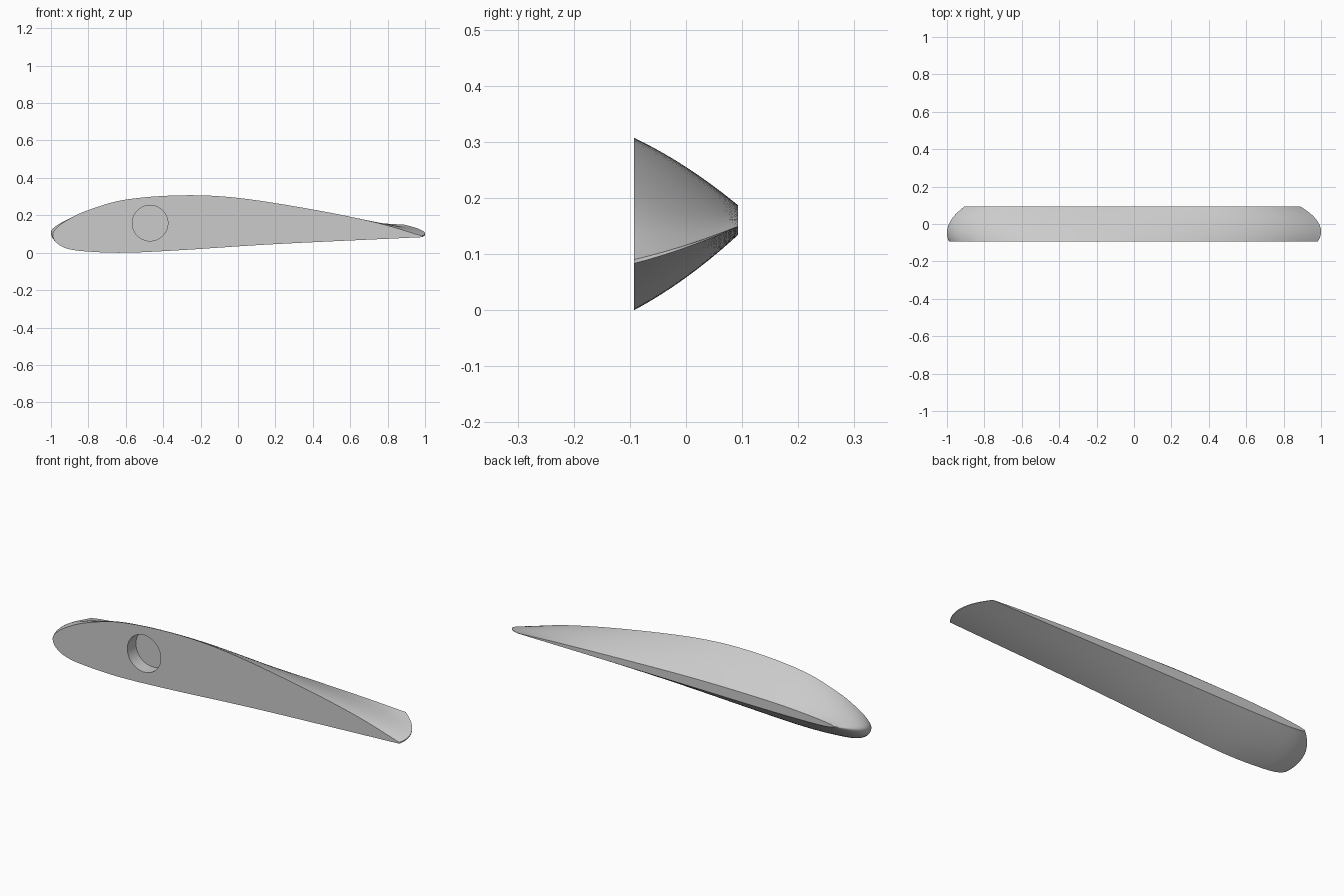
import bpy, bmesh, math
from mathutils import Vector, Matrix

cube = bpy.data.objects.get("Cube")
if cube:
    bpy.data.objects.remove(cube, do_unlink=True)

HALF = 0.093      # half of the span
CENTRE_Z = 0.162  # height the sections shrink towards
RINGS = 20
STEPS = 6

# Root section from the trailing edge, over the top, round the nose and back
SECTION = [(0.983, 0.09), (0.735, 0.162), (0.4, 0.231), (0.0, 0.293),
           (-0.3, 0.307), (-0.6, 0.284), (-0.8, 0.228), (-0.91, 0.176),
           (-0.97, 0.132), (-0.99, 0.095), (-0.97, 0.053), (-0.91, 0.021),
           (-0.8, 0.006), (-0.6, 0.0), (-0.3, 0.014), (0.2, 0.046),
           (0.983, 0.083)]


def smooth_path(points, steps):
    """Catmull-Rom curve through the points."""
    pts = [Vector(p) for p in points]
    pts = [pts[0] * 2 - pts[1]] + pts + [pts[-1] * 2 - pts[-2]]
    out = []
    for a, b, c, d in zip(pts, pts[1:], pts[2:], pts[3:]):
        for i in range(steps):
            t = i / steps
            out.append(0.5 * (2 * b + (c - a) * t + (2 * a - 5 * b + 4 * c - d) * t ** 2
                              + (3 * b - a - 3 * c + d) * t ** 3))
    return out + [pts[-2]]


def place(p, t):
    """Move a root section point to span fraction t."""
    u = (p.x + 0.99) / 1.973
    nose = -1 + 0.164 * (t - 0.247) ** 2
    tail = 1 - 0.213 * (t - 0.282) ** 2
    thick = 1 - 0.61 * t - 0.22 * t * t
    return (nose + u * (tail - nose), HALF * (2 * t - 1),
            CENTRE_Z + thick * (p.y - CENTRE_Z))


def make_object(name, bm):
    bmesh.ops.recalc_face_normals(bm, faces=bm.faces)
    mesh = bpy.data.meshes.new(name)
    bm.to_mesh(mesh)
    bm.free()
    obj = bpy.data.objects.new(name, mesh)
    bpy.context.collection.objects.link(obj)
    return obj


grey = bpy.data.materials.new("light grey")
grey.use_nodes = True
grey.diffuse_color = (0.6, 0.6, 0.6, 1)
grey.node_tree.nodes["Principled BSDF"].inputs["Base Color"].default_value = (0.6, 0.6, 0.6, 1)

# Wing tip: sections lofted along the span, capped at both ends
outline = smooth_path(SECTION, STEPS)
bm = bmesh.new()
rings = [[bm.verts.new(place(p, i / RINGS)) for p in outline] for i in range(RINGS + 1)]
count = len(outline)
for near, far in zip(rings, rings[1:]):
    for j in range(count):
        k = (j + 1) % count
        bm.faces.new((near[j], near[k], far[k], far[j]))
bm.faces.new(rings[0])
bm.faces.new(rings[-1])
wing = make_object("wing_tip", bm)
wing.data.materials.append(grey)

# Blind round socket in the root face
bm = bmesh.new()
spin = Matrix.Translation((-0.47, -HALF, 0.158)) @ Matrix.Rotation(math.pi / 2, 4, "X")
bmesh.ops.create_cone(bm, cap_ends=True, segments=64, radius1=0.095, radius2=0.095,
                      depth=0.14, matrix=spin)
cutter = make_object("socket_cutter", bm)
cutter.data.materials.append(grey)
cutter.hide_render = True

cut = wing.modifiers.new("socket", "BOOLEAN")
cut.operation = "DIFFERENCE"
cut.solver = "EXACT"
cut.object = cutter
bpy.ops.object.select_all(action="DESELECT")
wing.select_set(True)
bpy.context.view_layer.objects.active = wing
bpy.ops.object.modifier_apply(modifier=cut.name)
bpy.data.objects.remove(cutter, do_unlink=True)
bpy.ops.object.shade_smooth_by_angle(angle=math.radians(30))
